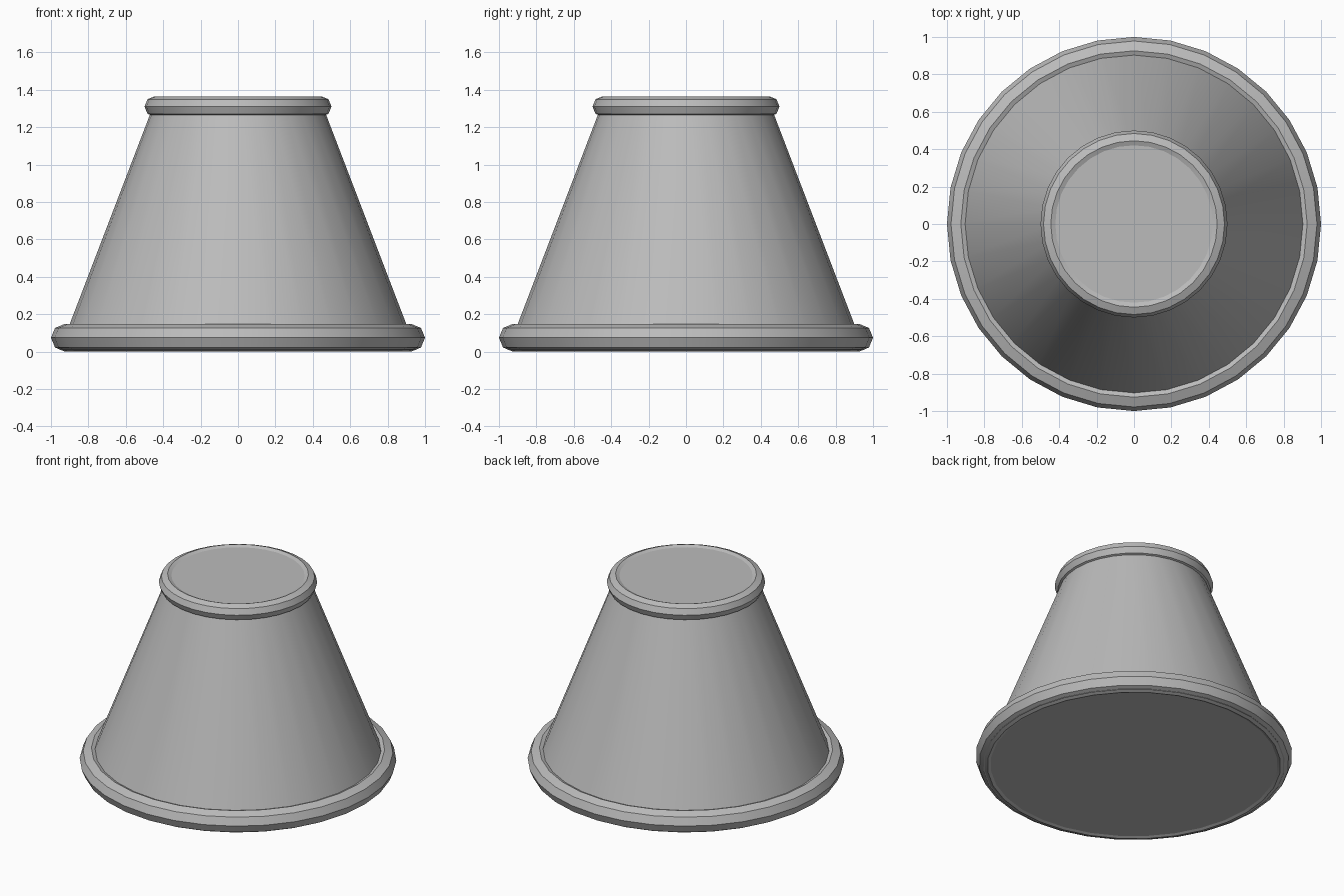
import bpy
import math

if "Cube" in bpy.data.objects:
    bpy.data.objects.remove(bpy.data.objects["Cube"])

SIDES = 32

grey = bpy.data.materials.new("plain grey")
grey.diffuse_color = (0.5, 0.5, 0.5, 1)
grey.use_nodes = True
grey.node_tree.nodes["Principled BSDF"].inputs["Base Color"].default_value = grey.diffuse_color


def finish(name):
    ob = bpy.context.object
    ob.name = name
    ob.data.materials.append(grey)
    bpy.ops.object.shade_smooth_by_angle(angle=math.radians(30))
    return ob


def rim(name, major, minor, z):
    # Octagonal-section ring
    bpy.ops.mesh.primitive_torus_add(major_radius=major, minor_radius=minor,
                                     major_segments=SIDES, minor_segments=8,
                                     location=(0, 0, z))
    return finish(name)


# Tapered body, closed at both ends
z0, z1 = 0.008, 1.355
bpy.ops.mesh.primitive_cone_add(vertices=SIDES, radius1=0.953, radius2=0.437,
                                depth=z1 - z0, location=(0, 0, (z0 + z1) / 2))
finish("shade_body")

# Rolled rims
rim("bottom_rim", 0.926, 0.074, 0.074)
rim("top_rim", 0.445, 0.055, 1.31)
